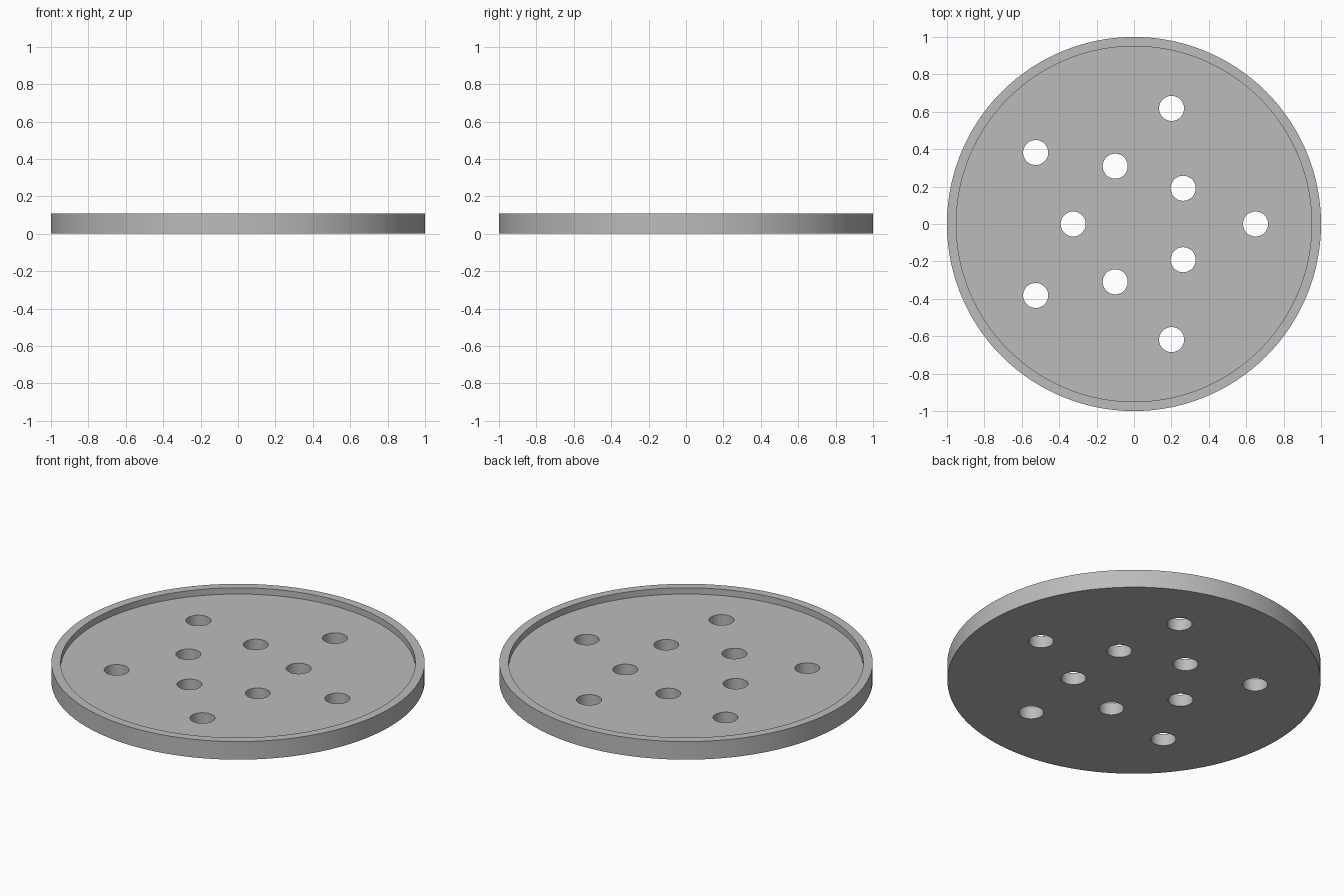
import bpy
import math

cube = bpy.data.objects.get("Cube")
if cube:
    bpy.data.objects.remove(cube, do_unlink=True)

HEIGHT = 0.107
FLOOR = 0.07
HOLE_RADIUS = 0.067

grey = bpy.data.materials.new("plain grey")
grey.use_nodes = True
colour = (0.5, 0.5, 0.5, 1)
grey.diffuse_color = colour
grey.node_tree.nodes["Principled BSDF"].inputs["Base Color"].default_value = colour


def cylinder(name, radius, bottom, top, x=0, y=0, sides=128):
    bpy.ops.mesh.primitive_cylinder_add(
        vertices=sides, radius=radius, depth=top - bottom,
        location=(x, y, (bottom + top) / 2))
    obj = bpy.context.object
    obj.name = name
    obj.data.materials.append(grey)
    return obj


# Round tray body
tray = cylinder("tray", 1, 0, HEIGHT)

# Shallow recess that leaves the raised rim
cutters = [cylinder("recess_cutter", 0.95, FLOOR, HEIGHT + 0.1)]

# Two staggered rings of five drain holes
for ring, radius, turn in (("outer", 0.65, 0), ("inner", 0.325, math.pi / 5)):
    for i in range(5):
        angle = turn + i * math.tau / 5
        cutters.append(cylinder(
            f"{ring}_hole_cutter", HOLE_RADIUS, -0.1, FLOOR + 0.02,
            radius * math.cos(angle), radius * math.sin(angle), 48))

# Cut the recess and holes, then drop the cutters
bpy.context.view_layer.objects.active = tray
for cutter in cutters:
    mod = tray.modifiers.new("cut", 'BOOLEAN')
    mod.operation = 'DIFFERENCE'
    mod.solver = 'EXACT'
    mod.object = cutter
    bpy.ops.object.modifier_apply(modifier=mod.name)
    bpy.data.objects.remove(cutter, do_unlink=True)

# Smooth curved walls with crisp edges
bpy.ops.object.select_all(action='DESELECT')
tray.select_set(True)
bpy.context.view_layer.objects.active = tray
bpy.ops.object.shade_smooth_by_angle(angle=math.radians(30))
